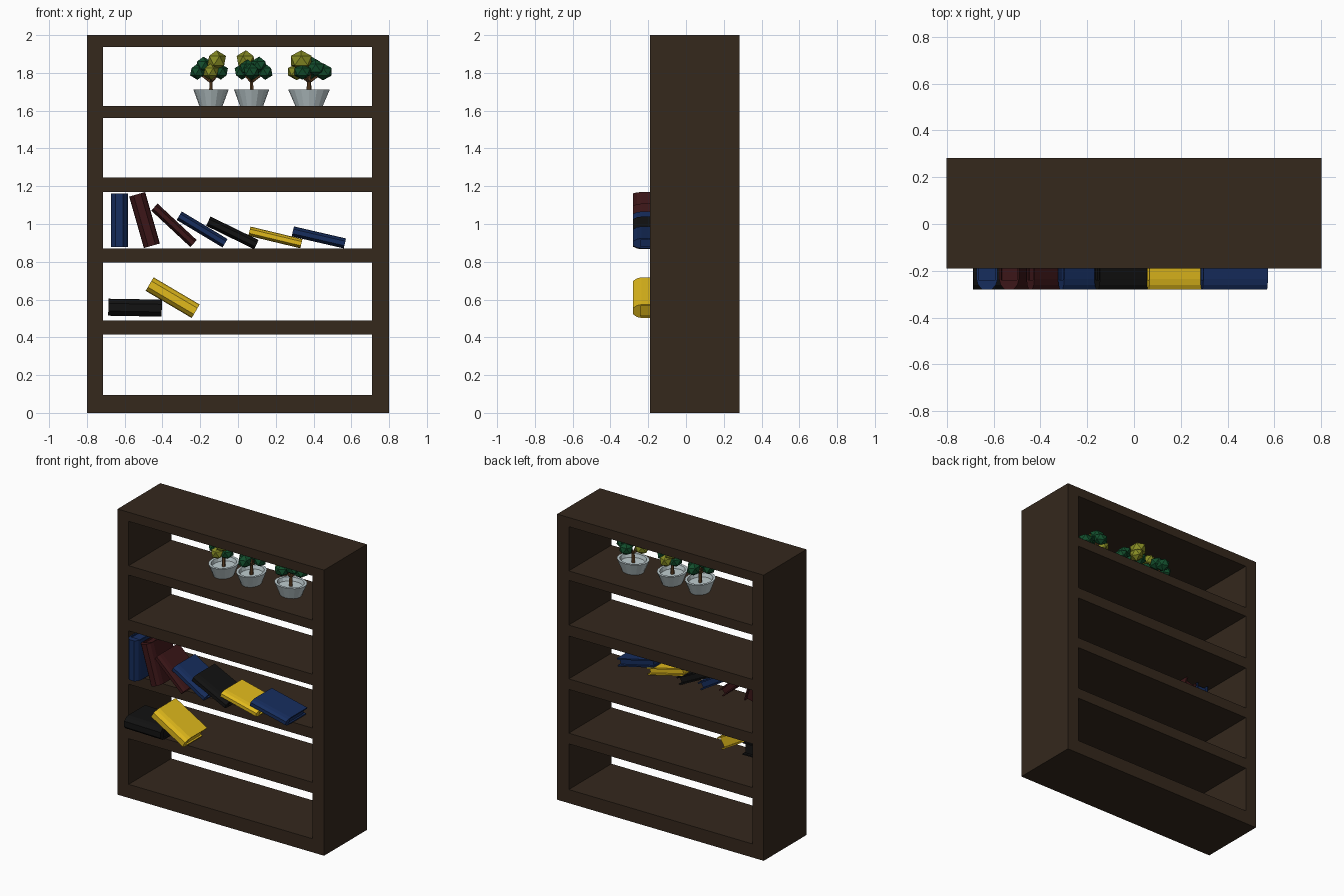
import bpy, bmesh
from math import radians, pi, sin, cos
from mathutils import Matrix, Vector

if "Cube" in bpy.data.objects:
    bpy.data.objects.remove(bpy.data.objects["Cube"])


def mat(name, rgb):
    m = bpy.data.materials.new(name)
    m.diffuse_color = (*rgb, 1)
    m.use_nodes = True
    m.node_tree.nodes["Principled BSDF"].inputs["Base Color"].default_value = m.diffuse_color
    return m


WOOD = mat("dark_wood", (0.035, 0.021, 0.012))
BLUE = mat("blue", (0.008, 0.026, 0.11))
RED = mat("maroon", (0.045, 0.008, 0.009))
BLACK = mat("black", (0.006, 0.006, 0.006))
YELLOW = mat("yellow", (0.75, 0.49, 0.012))
POT = mat("pot_grey", (0.52, 0.61, 0.63))
BARK = mat("bark", (0.13, 0.06, 0.02))
LEAF = mat("dark_leaf", (0.006, 0.075, 0.025))
LIME = mat("lime_leaf", (0.24, 0.26, 0.018))


def finish(name, bm, material, matrix=Matrix()):
    bmesh.ops.recalc_face_normals(bm, faces=bm.faces)
    me = bpy.data.meshes.new(name)
    bm.to_mesh(me)
    bm.free()
    me.materials.append(material)
    ob = bpy.data.objects.new(name, me)
    ob.matrix_world = matrix
    bpy.context.collection.objects.link(ob)
    return ob


def box(bm, x0, x1, y0, y1, z0, z1):
    m = Matrix.Translation(((x0 + x1) / 2, (y0 + y1) / 2, (z0 + z1) / 2))
    m = m @ Matrix.Diagonal((x1 - x0, y1 - y0, z1 - z0, 1))
    bmesh.ops.create_cube(bm, size=1, matrix=m)


def extrude_z(bm, pts, z0, z1):
    face = bm.faces.new([bm.verts.new((x, y, z0)) for x, y in pts])
    top = bmesh.ops.extrude_face_region(bm, geom=[face])["geom"]
    verts = [v for v in top if isinstance(v, bmesh.types.BMVert)]
    bmesh.ops.translate(bm, vec=(0, 0, z1 - z0), verts=verts)


# Bookcase: two sides and six boards, open at the back
Y0, Y1 = -0.19, 0.283
for name, x0, x1 in (("left_side", -0.8, -0.714), ("right_side", 0.71, 0.8)):
    bm = bmesh.new()
    box(bm, x0, x1, Y0, Y1, 0, 2)
    finish(name, bm, WOOD)
boards = [("base_board", 0, 0.095), ("shelf_1", 0.415, 0.49), ("shelf_2", 0.796, 0.87),
          ("shelf_3", 1.17, 1.247), ("shelf_4", 1.56, 1.626), ("top_board", 1.936, 2)]
for name, z0, z1 in boards:
    bm = bmesh.new()
    box(bm, -0.714, 0.71, Y0, Y1, z0, z1)
    finish(name, bm, WOOD)


# Books: cover with rounded spine to the front, recessed page block
def book(name, x, z, lean, thick, material):
    h, c, L = thick / 2, 0.009, 0.1415
    half = [(-h, -0.05), (-h, -0.235), (-0.85 * h, -0.26), (-0.45 * h, -0.28)]
    outer = half + [(-px, py) for px, py in reversed(half)]
    inner = [(h - c, -0.05), (h - c, -0.24), (-h + c, -0.24), (-h + c, -0.05)]
    m = Matrix.Translation((x, 0, z)) @ Matrix.Rotation(radians(lean), 4, 'Y')
    bm = bmesh.new()
    extrude_z(bm, outer + inner, -L, L)
    finish(name + "_cover", bm, material, m)
    bm = bmesh.new()
    box(bm, -h + c, h - c, -0.24, -0.068, -L + 0.01, L - 0.01)
    finish(name + "_pages", bm, material, m)


books = [(-0.628, 1.02, 0, 0.09, BLUE), (-0.495, 1.021, -16, 0.088, RED),
         (-0.339, 0.993, -47, 0.05, RED), (-0.19, 0.971, -59, 0.052, BLUE),
         (-0.03, 0.953, -64, 0.054, BLACK), (0.198, 0.929, -76.5, 0.05, YELLOW),
         (0.428, 0.929, -77, 0.054, BLUE), (-0.545, 0.557, -89, 0.09, BLACK),
         (-0.346, 0.61, -59.5, 0.083, YELLOW)]
for i, b in enumerate(books):
    book(f"book_{i + 1}", *b)


# Potted plants: hollow pot, trunk with branches, low-poly leaf balls
def stick(bm, a, b, r):
    a, b = Vector(a), Vector(b)
    d = b - a
    m = Matrix.Translation((a + b) / 2) @ d.to_track_quat('Z', 'Y').to_matrix().to_4x4()
    bmesh.ops.create_cone(bm, cap_ends=True, segments=6, radius1=r, radius2=r * 0.75,
                          depth=d.length, matrix=m)


POT_PROFILE = [(0.062, 0), (0.093, 0.085), (0.077, 0.085), (0.07, 0.06)]
BALLS = [(0.03, -0.035, 0.239, 0.055, LIME), (0, -0.055, 0.18, 0.045, LIME),
         (-0.04, 0.01, 0.215, 0.045, LEAF), (-0.072, 0.005, 0.18, 0.043, LEAF),
         (0.052, -0.03, 0.18, 0.042, LEAF), (0, 0.063, 0.18, 0.045, LEAF),
         (0.02, 0.03, 0.2, 0.045, LEAF)]


def plant(name, x, turn):
    m = Matrix.Translation((x, 0.047, 1.626)) @ Matrix.Rotation(radians(turn), 4, 'Z')
    m = m @ Matrix.Diagonal((1, 1.18, 1, 1))
    n = 16
    bm = bmesh.new()
    rings = [[bm.verts.new((r * cos(2 * pi * k / n), r * sin(2 * pi * k / n), z))
              for k in range(n)] for r, z in POT_PROFILE]
    for a, b in zip(rings, rings[1:]):
        for k in range(n):
            bm.faces.new((a[k], a[(k + 1) % n], b[(k + 1) % n], b[k]))
    bm.faces.new(rings[0])
    bm.faces.new(rings[-1])
    finish(name + "_pot", bm, POT, m)

    bm = bmesh.new()
    stick(bm, (0, 0, 0.055), (0, 0, 0.135), 0.012)
    for bx, by, bz, r, _ in BALLS[:6]:
        stick(bm, (0, 0, 0.125), (bx, by, bz), 0.007)
    finish(name + "_trunk", bm, BARK, m)

    for part, material in (("_dark_leaves", LEAF), ("_lime_leaves", LIME)):
        bm = bmesh.new()
        for bx, by, bz, r, mt in BALLS:
            if mt is material:
                bmesh.ops.create_icosphere(bm, subdivisions=1, radius=r,
                                           matrix=Matrix.Translation((bx, by, bz)))
        finish(name + part, bm, material, m)


plant("plant_1", -0.143, 0)
plant("plant_2", 0.072, 180)
plant("plant_3", 0.376, -90)
